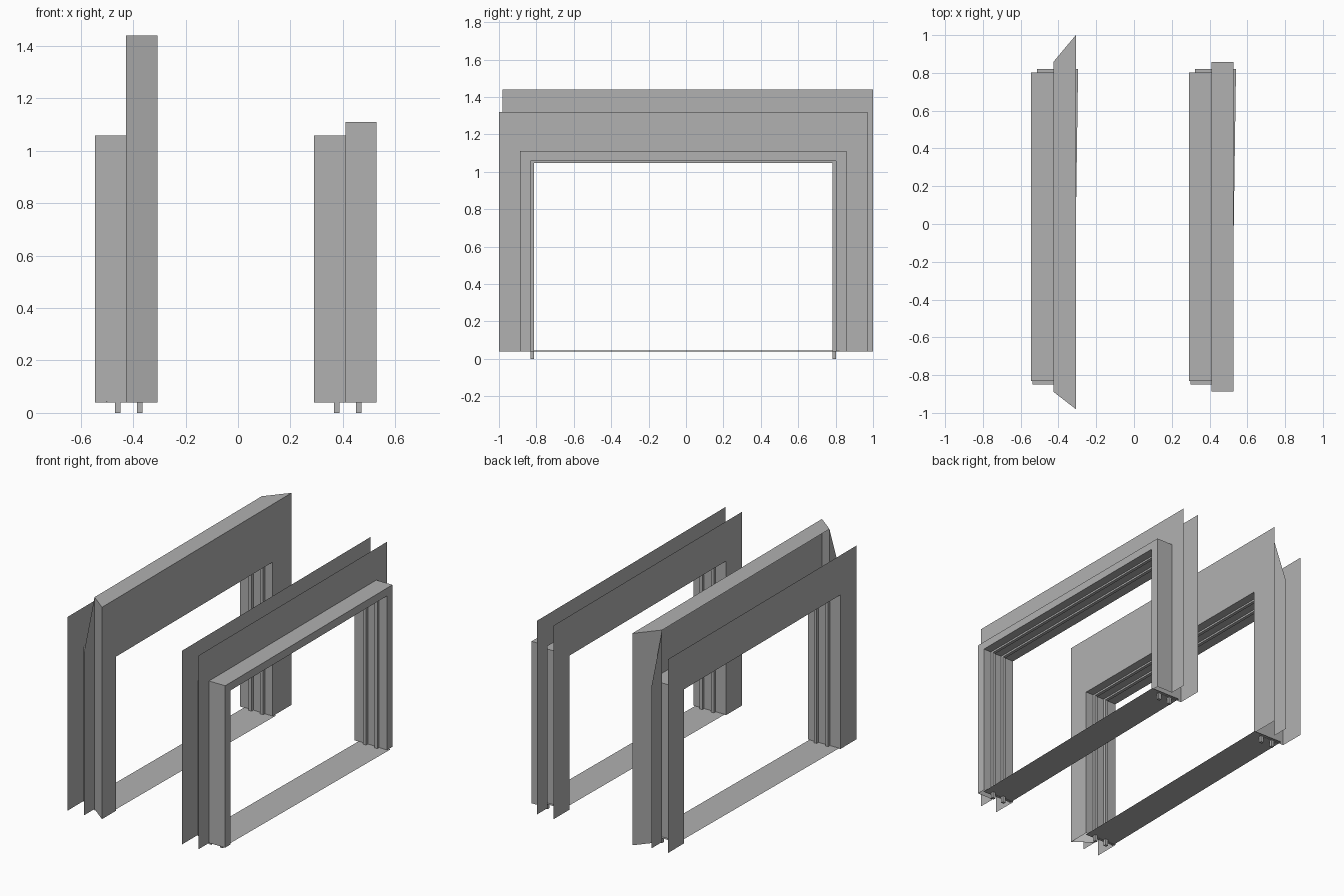
import bpy

if "Cube" in bpy.data.objects:
    bpy.data.objects.remove(bpy.data.objects["Cube"])

ZB = 0.04                      # underside of the frames
YC = -0.015                    # frame centre line

grey = bpy.data.materials.new("dark_grey")
grey.diffuse_color = (0.44, 0.44, 0.44, 1)
grey.use_nodes = True
grey.node_tree.nodes["Principled BSDF"].inputs["Base Color"].default_value = grey.diffuse_color


def arch(half, top, centre=YC, base=ZB):
    """U-shaped outline (y, z) of a doorway."""
    a, b = centre - half, centre + half
    return [(a, base), (a, top), (b, top), (b, base)]


def make(name, verts, faces):
    me = bpy.data.meshes.new(name)
    me.from_pydata(verts, [], faces)
    me.materials.append(grey)
    me.update()
    ob = bpy.data.objects.new(name, me)
    bpy.context.collection.objects.link(ob)
    return ob


def at(x, pts):
    return [(x, y, z) for y, z in pts]


def sheet(name, x, outer, inner):
    """Flat surround: area between two outlines at one x."""
    v = at(x, outer) + at(x, inner[::-1])
    return make(name, v, [list(range(len(v)))])


def shell(name, x0, a, x1, b):
    """Skin joining an outline at x0 to one at x1."""
    n = len(a)
    return make(name, at(x0, a) + at(x1, b),
                [(i, n + i, n + i + 1, i + 1) for i in range(n - 1)])


def rail(name, x0, x1):
    """Square guide rail running round the opening, down to the ground."""
    o, i = arch(0.817, 1.058, base=0), arch(0.798, 1.046, base=0)
    v = at(x0, o) + at(x1, o) + at(x1, i) + at(x0, i)
    f = [(r * 4 + k, (r + 1) % 4 * 4 + k, (r + 1) % 4 * 4 + k + 1, r * 4 + k + 1)
         for r in range(4) for k in range(3)]
    f += [(0, 4, 8, 12), (3, 15, 11, 7)]
    return make(name, v, f)


OPENING = arch(0.817, 1.058)
SURROUND = arch(0.985, 1.32)
BOX = arch(0.873, 1.11)

# parts shared by both frames
for side, x in (("left", -0.546), ("right", 0.29)):
    sheet(side + "_back_surround", x, SURROUND, OPENING)
    shell(side + "_lining", x, OPENING, x + 0.238, OPENING)
    for k, dx in enumerate((0.076, 0.16)):
        rail(f"{side}_rail_{k}", x + dx, x + dx + 0.021)
    # slightly skewed and tilted sill
    make(side + "_sill", [(x + 0.008, -0.85, ZB + 0.003), (x + 0.226, -0.85, ZB),
                          (x + 0.25, 0.82, ZB), (x + 0.032, 0.82, ZB + 0.003)],
         [(0, 1, 2, 3)])

# left frame: tall flared casing, open at the back, with slanted side flanges
xm, xf = -0.427, -0.308
for name, s in (("near", -1), ("far", 1)):
    edge, wall = YC + s * 0.985, YC + s * 0.873
    make(f"left_{name}_flange",
         at(xm, [(edge, ZB), (edge, 1.11), (wall, 1.44), (wall, ZB)]), [(0, 1, 2, 3)])
tall_front = arch(0.99, 1.44, 0.01)
shell("left_casing", xm, arch(0.873, 1.44), xf, tall_front)
sheet("left_front_face", xf, tall_front, OPENING)

# right frame: straight casing
xm, xf = 0.41, 0.528
sheet("right_middle_surround", xm, SURROUND, BOX)
shell("right_casing", xm, BOX, xf, BOX)
sheet("right_front_face", xf, BOX, OPENING)
